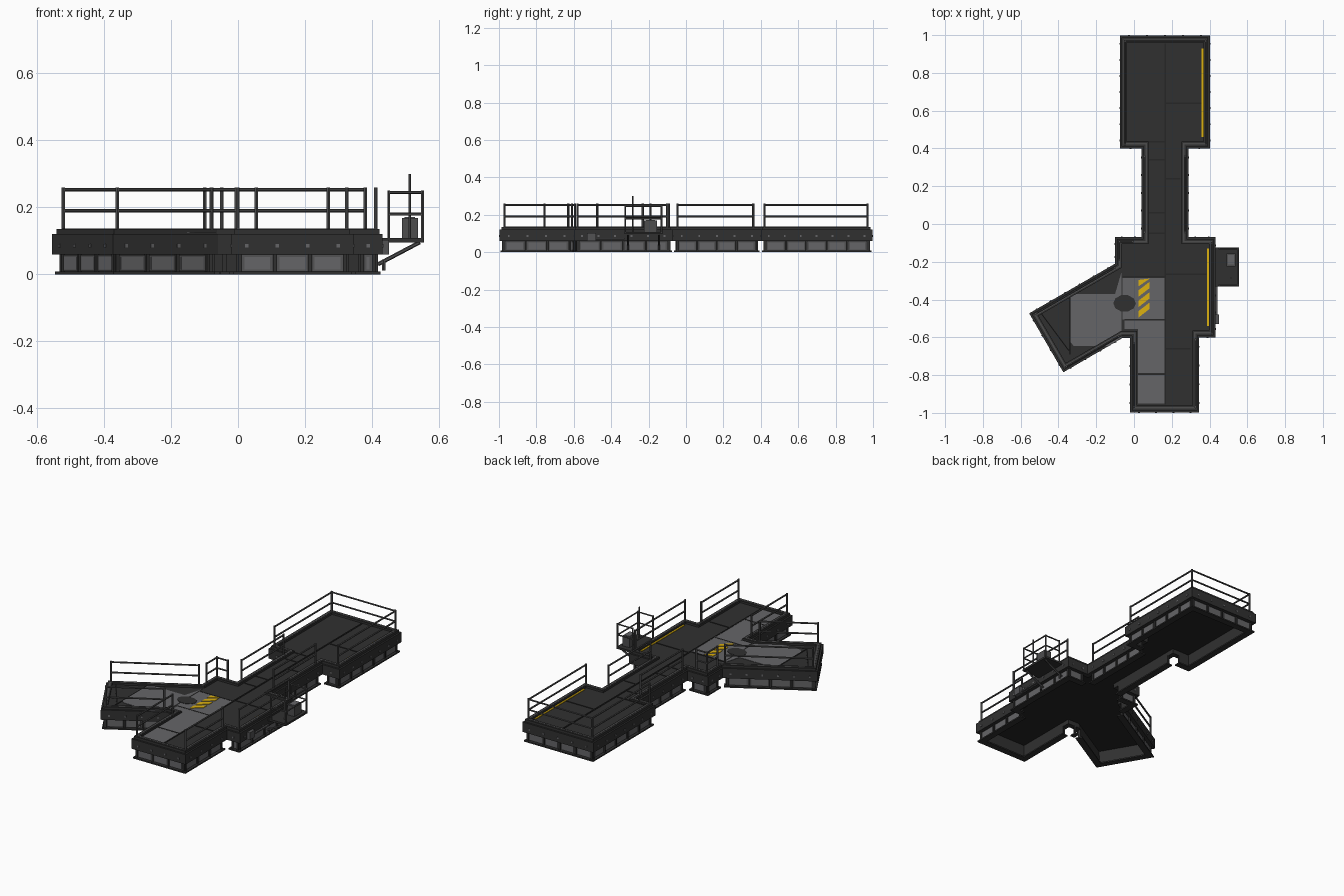
import bpy, bmesh, math
from mathutils import Vector as V

if "Cube" in bpy.data.objects:
    bpy.data.objects.remove(bpy.data.objects["Cube"])


def material(name, r, g, b):
    m = bpy.data.materials.new(name)
    m.diffuse_color = (r, g, b, 1)
    m.use_nodes = True
    m.node_tree.nodes["Principled BSDF"].inputs["Base Color"].default_value = m.diffuse_color
    return m


DECK = material("deck dark grey", 0.030, 0.030, 0.030)
FRAME = material("frame charcoal", 0.030, 0.030, 0.030)
RAIL = material("rail grey", 0.075, 0.075, 0.076)
PANEL = material("panel grey", 0.130, 0.130, 0.137)
TRIM = material("trim grey", 0.085, 0.085, 0.088)
BLACK = material("underside black", 0.019, 0.019, 0.019)
YELLOW = material("hazard yellow", 0.72, 0.44, 0.005)

# Platform outline, counter-clockwise
OUT = [V(p) for p in [
    (-0.02, -0.997), (0.345, -0.997), (0.345, -0.60), (0.432, -0.60), (0.432, -0.07),
    (0.288, -0.07), (0.288, 0.40), (0.403, 0.40), (0.403, 0.997), (-0.075, 0.997),
    (-0.075, 0.40), (0.04, 0.40), (0.04, -0.07), (-0.10, -0.07), (-0.10, -0.21),
    (-0.555, -0.473), (-0.374, -0.785), (-0.06, -0.603), (-0.02, -0.603)]]


def finish(name, bm, mat):
    bmesh.ops.recalc_face_normals(bm, faces=bm.faces)
    me = bpy.data.meshes.new(name)
    bm.to_mesh(me)
    bm.free()
    me.materials.append(mat)
    ob = bpy.data.objects.new(name, me)
    bpy.context.collection.objects.link(ob)
    return ob


def inset(poly, d):
    """Mitred inward offset of a counter-clockwise polygon."""
    res = []
    for i, p in enumerate(poly):
        a = (p - poly[i - 1]).normalized()
        b = (poly[(i + 1) % len(poly)] - p).normalized()
        na, nb = V((-a.y, a.x)), V((-b.y, b.x))
        res.append(p + (na + nb) * (d / (1 + na.dot(nb))))
    return res


def add_prism(bm, poly, z0, z1):
    lo = [bm.verts.new((p[0], p[1], z0)) for p in poly]
    hi = [bm.verts.new((p[0], p[1], z1)) for p in poly]
    n = len(poly)
    bm.faces.new(lo[::-1])
    bm.faces.new(hi)
    for i in range(n):
        j = (i + 1) % n
        bm.faces.new((lo[i], lo[j], hi[j], hi[i]))


def prism(name, poly, z0, z1, mat):
    bm = bmesh.new()
    add_prism(bm, poly, z0, z1)
    return finish(name, bm, mat)


def ring(name, d0, d1, z0, z1, mat):
    """Closed band following the outline between two insets."""
    bm = bmesh.new()
    a, b = inset(OUT, d0), inset(OUT, d1)
    loops = [[bm.verts.new((p.x, p.y, z)) for p in poly]
             for poly, z in ((a, z0), (a, z1), (b, z1), (b, z0))]
    n = len(OUT)
    for k in range(4):
        u, v = loops[k], loops[(k + 1) % 4]
        for i in range(n):
            j = (i + 1) % n
            bm.faces.new((u[i], u[j], v[j], v[i]))
    return finish(name, bm, mat)


def rect(x0, x1, y0, y1):
    return [(x0, y0), (x1, y0), (x1, y1), (x0, y1)]


def box(name, x0, x1, y0, y1, z0, z1, mat):
    return prism(name, rect(x0, x1, y0, y1), z0, z1, mat)


def add_beam(bm, p, q, r):
    """Six-sided bar between two points."""
    p, q = V(p), V(q)
    rot = (q - p).to_track_quat('Z', 'Y').to_matrix().to_4x4()
    rot.translation = (p + q) / 2
    bmesh.ops.create_cone(bm, cap_ends=True, segments=6, radius1=r, radius2=r,
                          depth=(q - p).length, matrix=rot)


def railing(name, pts, z0, z1, zm, r=0.006):
    bm = bmesh.new()
    for x, y in pts:
        add_beam(bm, (x, y, z0), (x, y, z1), r)
    for a, b in zip(pts, pts[1:]):
        for z in (z1 - r, zm):
            add_beam(bm, (*a, z), (*b, z), r * 0.9)
    return finish(name, bm, RAIL)


# Deck, underside, fascia and curb
prism("deck", inset(OUT, 0.025), 0.098, 0.123, DECK)
prism("deck_underside", inset(OUT, 0.027), 0.088, 0.0975, BLACK)
ring("fascia", 0.0, 0.03, 0.06, 0.12, FRAME)
ring("curb", 0.01, 0.036, 0.12, 0.135, DECK)
ring("curb_trim", 0.020, 0.028, 0.135, 0.1365, RAIL)

# Base walls, flanges, wall panels and fascia bolts, edge by edge
wall, flange, panels, inner, bolts = (bmesh.new() for _ in range(5))
for i, p in enumerate(OUT):
    q = OUT[(i + 1) % len(OUT)]
    L = (q - p).length
    d = (q - p) / L
    n = V((-d.y, d.x))

    def strip(bm, s0, s1, o0, o1, z0, z1):
        add_prism(bm, [p + d * s0 + n * o0, p + d * s1 + n * o0,
                       p + d * s1 + n * o1, p + d * s0 + n * o1], z0, z1)
    strip(flange, 0.006, L - 0.006, 0.006, 0.045, 0.0, 0.008)
    strip(wall, 0.014, L - 0.014, 0.024, 0.032, 0.008, 0.062)
    if L < 0.07:
        continue
    k = max(1, round(L / 0.12))
    w = (L - 0.05) / k
    for j in range(k):
        s = 0.025 + j * w
        strip(panels, s + 0.007, s + w - 0.007, 0.020, 0.024, 0.010, 0.058)
        strip(inner, s + 0.014, s + w - 0.014, 0.018, 0.020, 0.015, 0.052)
        strip(wall, s - 0.005, s + 0.005, 0.014, 0.024, 0.008, 0.06)
    strip(wall, L - 0.030, L - 0.020, 0.014, 0.024, 0.008, 0.06)
    k = max(1, round(L / 0.09))
    for j in range(k):
        s = (j + 0.5) * L / k
        strip(bolts, s - 0.005, s + 0.005, -0.003, 0.001, 0.081, 0.091)
finish("base_wall", wall, FRAME)
finish("base_flange", flange, FRAME)
finish("base_panels", panels, TRIM)
finish("base_panel_plates", inner, PANEL)
finish("fascia_bolts", bolts, PANEL)

# Light floor plates
box("middle_floor_plate", -0.06, 0.165, -0.505, -0.285, 0.123, 0.125, PANEL)
box("middle_floor_plate_south", -0.05, 0.165, -0.557, -0.51, 0.123, 0.125, PANEL)
box("south_floor_plate", 0.02, 0.165, -0.79, -0.557, 0.123, 0.125, PANEL)
box("south_floor_plate_end", 0.02, 0.165, -0.95, -0.80, 0.123, 0.125, PANEL)
prism("angled_floor_plate", [(-0.34, -0.37), (-0.34, -0.62), (-0.32, -0.645), (-0.13, -0.645),
                             (-0.065, -0.60), (-0.065, -0.25), (-0.10, -0.37)],
      0.123, 0.125, PANEL)
prism("floor_stain_plate", [(-0.05 + 0.06 * math.cos(t * math.pi / 5),
                             -0.42 + 0.045 * math.sin(t * math.pi / 5)) for t in range(10)],
      0.124, 0.127, FRAME)

# Deck seams
bm = bmesh.new()
for x0, x1, y in [(0.165, 0.36, 0.64), (-0.035, 0.165, 0.435), (0.08, 0.165, 0.34),
                  (0.08, 0.165, 0.06), (0.165, 0.247, 0.24), (0.08, 0.165, -0.05),
                  (0.165, 0.385, -0.265), (-0.06, 0.165, -0.28), (-0.05, 0.165, -0.5075),
                  (0.165, 0.30, -0.66), (0.02, 0.165, -0.795)]:
    add_prism(bm, rect(x0, x1, y - 0.004, y + 0.004), 0.122, 0.126)
add_prism(bm, rect(0.161, 0.169, -0.955, 0.955), 0.122, 0.1265)
for a, b in [((-0.49, -0.475), (-0.345, -0.67)), ((-0.34, -0.38), (-0.34, -0.69))]:
    add_beam(bm, (*a, 0.123), (*b, 0.123), 0.004)
finish("deck_seams", bm, BLACK)

# Yellow edge lines tucked behind the curb, and hazard stripes
box("north_yellow_line", 0.357, 0.3675, 0.46, 0.93, 0.122, 0.127, YELLOW)
box("middle_yellow_line", 0.386, 0.3965, -0.54, -0.13, 0.122, 0.127, YELLOW)
bm = bmesh.new()
for k in range(4):
    y = -0.495 + 0.055 * k
    add_prism(bm, [(0.024, y), (0.082, min(y + 0.045, -0.29)),
                   (0.082, min(y + 0.079, -0.289)), (0.024, y + 0.034)], 0.125, 0.128)
finish("hazard_stripes", bm, YELLOW)

# Guard railings
for name, pts in {
    "north_railing": [(-0.048, 0.42), (-0.048, 0.97), (0.380, 0.97), (0.380, 0.42)],
    "corridor_west_railing": [(0.055, -0.045), (0.055, 0.36)],
    "corridor_east_railing": [(0.270, -0.045), (0.270, 0.36)],
    "middle_east_railing": [(0.412, -0.58), (0.412, -0.10)],
    "middle_corner_railing": [(-0.078, -0.19), (-0.078, -0.092), (-0.005, -0.092)],
    "south_west_railing": [(0.0, -0.97), (0.0, -0.63)],
    "south_east_railing": [(0.325, -0.97), (0.325, -0.61)],
    "angled_north_railing": [(-0.522, -0.475), (-0.10, -0.231)],
    "angled_south_railing": [(-0.360, -0.756), (-0.08, -0.594)],
}.items():
    railing(name, pts, 0.12, 0.259, 0.19)

# Side operator platform with railing, console, mast and brace
box("side_platform", 0.432, 0.555, -0.33, -0.125, 0.096, 0.108, FRAME)
railing("side_platform_railing", [(0.45, -0.325), (0.551, -0.325), (0.551, -0.13), (0.45, -0.13)],
        0.106, 0.25, 0.18, 0.005)
box("console", 0.489, 0.537, -0.225, -0.155, 0.108, 0.168, RAIL)
box("console_screen", 0.497, 0.529, -0.215, -0.165, 0.168, 0.171, PANEL)
bm = bmesh.new()
add_beam(bm, (0.513, -0.285, 0.108), (0.513, -0.285, 0.30), 0.004)
finish("mast", bm, RAIL)
bm = bmesh.new()
for y in (-0.31, -0.145):
    add_beam(bm, (0.418, y, 0.03), (0.543, y, 0.096), 0.006)
    add_beam(bm, (0.435, y, 0.012), (0.435, y, 0.045), 0.006)
finish("platform_brace", bm, RAIL)

# Equipment boxes on the east wall
box("wall_control_box", 0.432, 0.451, -0.53, -0.48, 0.06, 0.103, TRIM)
box("wall_conduit", 0.432, 0.442, -0.48, -0.33, 0.068, 0.076, TRIM)
